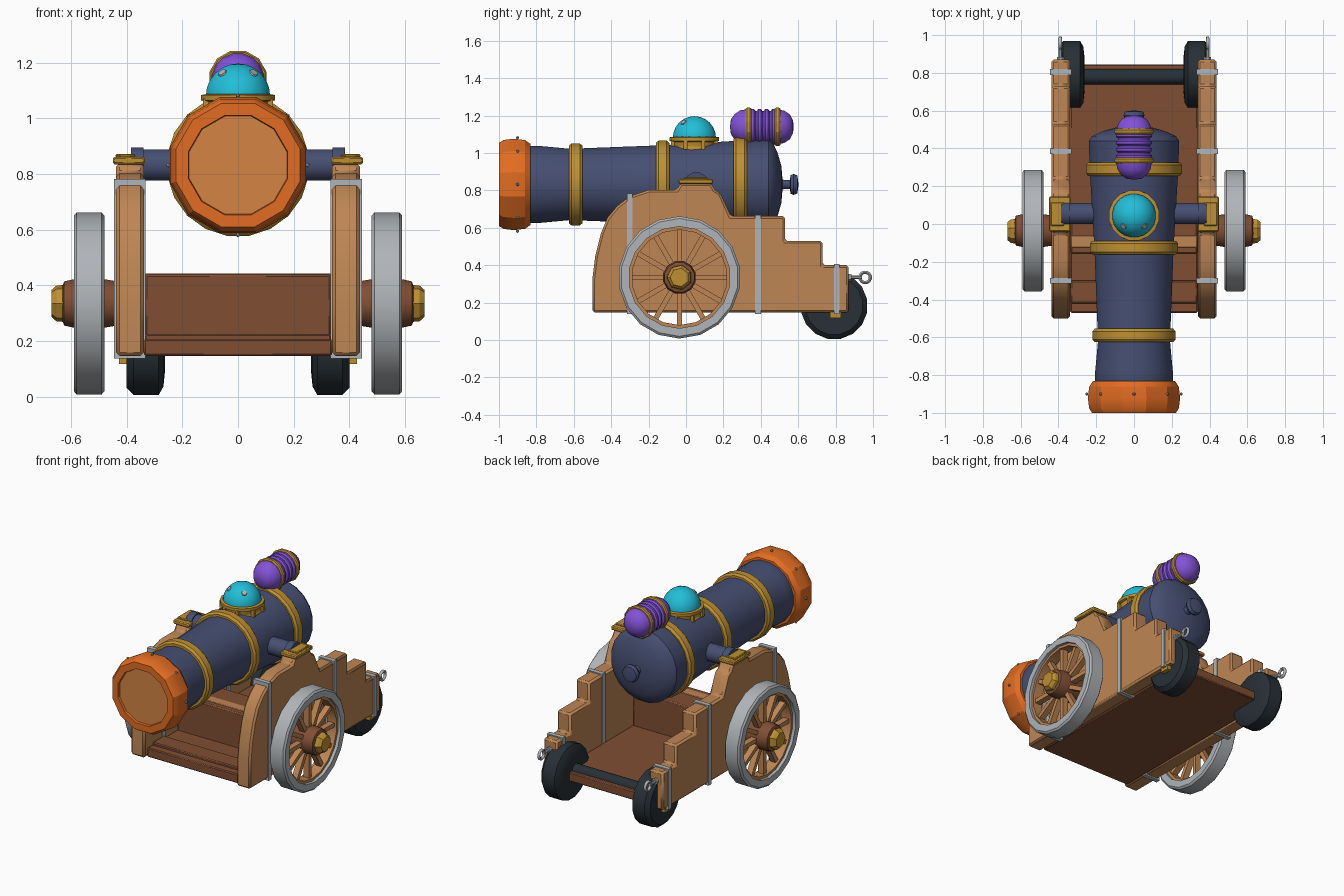
import bpy, bmesh, math
from mathutils import Matrix, Vector

if "Cube" in bpy.data.objects:
    bpy.data.objects.remove(bpy.data.objects["Cube"])


def material(name, r, g, b):
    m = bpy.data.materials.new(name)
    lin = [((c / 255 + 0.055) / 1.055) ** 2.4 for c in (r, g, b)]
    m.diffuse_color = (*lin, 1)
    m.use_nodes = True
    m.node_tree.nodes["Principled BSDF"].inputs["Base Color"].default_value = m.diffuse_color
    return m


NAVY = material("navy iron", 70, 79, 114)
ORANGE = material("orange", 226, 108, 34)
PALE = material("pale orange", 212, 132, 68)
GOLD = material("gold", 190, 144, 50)
PURPLE = material("purple", 130, 82, 216)
CYAN = material("cyan", 34, 190, 216)
TAN = material("tan wood", 190, 134, 84)
BROWN = material("brown wood", 128, 78, 52)
GREY = material("grey metal", 176, 180, 184)
BLACK = material("black rubber", 40, 48, 54)


def finish(name, bm, mat, angle=35, bevel=0):
    bmesh.ops.recalc_face_normals(bm, faces=bm.faces)
    me = bpy.data.meshes.new(name)
    bm.to_mesh(me)
    bm.free()
    me.materials.append(mat)
    for p in me.polygons:
        p.use_smooth = True
    me.set_sharp_from_angle(angle=math.radians(angle))
    ob = bpy.data.objects.new(name, me)
    bpy.context.collection.objects.link(ob)
    if bevel:
        mod = ob.modifiers.new("bevel", 'BEVEL')
        mod.width = bevel
        mod.segments = 1
        mod.limit_method = 'ANGLE'
    return ob


def lathe(name, profile, axis, center, n, mat, angle=35, closed=False):
    """Turn (distance along axis, radius) points about an axis."""
    bm = bmesh.new()
    rings = []
    for t, r in profile:
        ring = []
        for i in range(1 if r == 0 else n):
            a = 2 * math.pi * (i + 0.5) / n
            c, s = r * math.cos(a), r * math.sin(a)
            p = {'x': (t, c, s), 'y': (c, t, s), 'z': (c, s, t)}[axis]
            ring.append(bm.verts.new(Vector(p) + Vector(center)))
        rings.append(ring)
    pairs = list(zip(rings, rings[1:]))
    if closed:
        pairs.append((rings[-1], rings[0]))
    for a, b in pairs:
        for i in range(n):
            j = (i + 1) % n
            q = [a[i % len(a)], a[j % len(a)], b[j % len(b)], b[i % len(b)]]
            bm.faces.new(list(dict.fromkeys(q)))
    return finish(name, bm, mat, angle)


def box(name, x, y, z, mat, bevel=0):
    bm = bmesh.new()
    bmesh.ops.create_cube(bm, size=1)
    for v in bm.verts:
        v.co = [lo + (hi - lo) * (c + 0.5) for (lo, hi), c in zip((x, y, z), v.co)]
    return finish(name, bm, mat, bevel=bevel)


def prism(name, pts, x0, x1, mat, bevel=0):
    bm = bmesh.new()
    a = [bm.verts.new((x0, y, z)) for y, z in pts]
    b = [bm.verts.new((x1, y, z)) for y, z in pts]
    bm.faces.new(a)
    bm.faces.new(b)
    for i in range(len(pts)):
        j = (i + 1) % len(pts)
        bm.faces.new((a[i], a[j], b[j], b[i]))
    return finish(name, bm, mat, bevel=bevel)


def span(s, a, b):
    return tuple(sorted((s * a, s * b)))


AX = (0, 0, 0.832)  # barrel axis

# barrel with rounded breech and rear knob
lathe("barrel", [(-0.86, 0), (-0.86, 0.2), (-0.83, 0.208), (-0.78, 0.208), (-0.62, 0.193),
                 (-0.13, 0.212), (0.3, 0.238), (0.44, 0.242), (0.465, 0.225), (0.49, 0.17),
                 (0.51, 0.1), (0.518, 0)], 'y', AX, 20, NAVY)
lathe("rear_knob", [(0.5, 0.035), (0.525, 0.025), (0.555, 0.025), (0.56, 0.052), (0.575, 0.058),
                    (0.595, 0.05), (0.602, 0)], 'y', AX, 12, NAVY)

# muzzle with its plug and bolts
lathe("muzzle", [(-1, 0.185), (-1, 0.23), (-0.975, 0.246), (-0.92, 0.253), (-0.86, 0.245),
                 (-0.832, 0.225), (-0.832, 0.19), (-0.95, 0.175)], 'y', AX, 12, ORANGE, 25, True)
lathe("muzzle_plug", [(-0.985, 0), (-0.985, 0.19), (-0.94, 0.19), (-0.94, 0)], 'y', AX, 12, PALE)
for i in range(8):
    a = math.pi * i / 4
    bm = bmesh.new()
    bmesh.ops.create_icosphere(bm, subdivisions=1, radius=0.009)
    bmesh.ops.translate(bm, verts=bm.verts, vec=(0.25 * math.cos(a), -0.9, 0.832 + 0.25 * math.sin(a)))
    finish("muzzle_bolt", bm, GREY)

# gold barrel bands
for y, r in ((-0.59, 0.222), (-0.125, 0.237), (0.29, 0.257)):
    lathe("barrel_band", [(y - 0.036, r - 0.05), (y - 0.036, r - 0.012), (y - 0.022, r),
                          (y + 0.022, r), (y + 0.036, r - 0.012), (y + 0.036, r - 0.05)],
          'y', AX, 20, GOLD, 30, True)

# domed lamp on top
DC = (0, 0.045, 1.08)
lathe("lamp_dome", [(-0.02, 0.115)] + [(0.117 * math.sin(k * math.pi / 12), 0.117 * math.cos(k * math.pi / 12))
                                       for k in range(6)] + [(0.117, 0)], 'z', DC, 20, CYAN, 40)
lathe("lamp_collar", [(-0.09, 0.115), (-0.055, 0.122), (-0.045, 0.118), (-0.02, 0.122), (-0.015, 0.135),
                      (0.004, 0.135), (0.008, 0.11), (-0.09, 0.09)], 'z', DC, 16, GOLD, 30, True)
for i in range(8):
    a = math.pi * (i + 0.5) / 4
    x, y = 0.125 * math.cos(a), 0.045 + 0.125 * math.sin(a)
    box("collar_stud", (x - 0.01, x + 0.01), (y - 0.01, y + 0.01), (1.02, 1.07), GOLD)
for s in (-1, 1):
    bm = bmesh.new()
    d = Vector((s * 0.48, -0.5, 0.72)).normalized()
    rot = d.to_track_quat('Z', 'Y').to_matrix().to_4x4()
    bmesh.ops.create_cone(bm, cap_ends=True, segments=8, radius1=0.018, radius2=0.015, depth=0.008,
                          matrix=Matrix.Translation(Vector(DC) + d * 0.116) @ rot)
    finish("dome_spot", bm, GREY)

# ribbed purple capsule with two rings
CC = (0, 0, 1.14)
prof = [(0.235, 0), (0.24, 0.04), (0.26, 0.07), (0.29, 0.09), (0.33, 0.096)]
for y in (0.375, 0.412, 0.45):
    prof += [(y - 0.012, 0.098), (y - 0.004, 0.087), (y + 0.004, 0.087), (y + 0.012, 0.098)]
prof += [(0.49, 0.096), (0.525, 0.088), (0.555, 0.068), (0.572, 0.035), (0.576, 0)]
lathe("capsule", prof, 'y', CC, 16, PURPLE, 40)
for y in (0.335, 0.49):
    lathe("capsule_ring", [(y - 0.016, 0.085), (y - 0.016, 0.1), (y - 0.008, 0.106), (y + 0.008, 0.106),
                           (y + 0.016, 0.1), (y + 0.016, 0.085)], 'y', CC, 12, GOLD, 30, True)

# carriage floor, front axle beam, cross bar
box("floor", (-0.338, 0.338), (-0.47, 0.845), (0.147, 0.208), BROWN, 0.006)
box("axle_beam", (-0.335, 0.335), (-0.16, 0.08), (0.2, 0.44), BROWN, 0.008)
box("cross_bar", (-0.335, 0.335), (-0.125, -0.06), (0.42, 0.443), TAN, 0.004)
box("front_sill", (-0.335, 0.335), (-0.42, -0.3), (0.2, 0.225), BROWN, 0.006)

CHEEK = [(-0.5, 0.147), (-0.5, 0.33), (-0.485, 0.45), (-0.455, 0.57), (-0.42, 0.655), (-0.37, 0.715),
         (-0.3, 0.77), (-0.2, 0.803), (-0.05, 0.803), (-0.03, 0.838), (0.135, 0.838), (0.155, 0.803),
         (0.185, 0.785), (0.24, 0.662), (0.53, 0.662), (0.53, 0.53), (0.73, 0.53), (0.73, 0.4),
         (0.87, 0.4), (0.87, 0.147)]
HUB = (-0.035, 0.335)

for s in (-1, 1):
    # stepped side cheek with grey straps
    prism("side_cheek", CHEEK, s * 0.338, s * 0.438, TAN, 0.012)
    for y, top in ((-0.3, 0.783), (0.385, 0.669), (0.805, 0.407)):
        box("strap", span(s, 0.332, 0.446), (y - 0.015, y + 0.015), (0.138, top), GREY)
    box("axle_clamp", span(s, 0.395, 0.428), (0.77, 0.83), (0.118, 0.15), GOLD)

    # trunnion and its gold cap
    lathe("trunnion", [(s * 0.15, 0.058), (s * 0.34, 0.058), (s * 0.34, 0.066), (s * 0.385, 0.066), (s * 0.385, 0)],
          'x', (0, 0.055, 0.832), 12, NAVY)
    box("trunnion_cap", span(s, 0.335, 0.45), (-0.04, 0.145), (0.835, 0.862), GOLD, 0.006)
    box("cap_tab", span(s, 0.37, 0.44), (-0.01, 0.115), (0.86, 0.872), GOLD, 0.004)

    # front spoked wheel
    c = (0, *HUB)
    lathe("wheel_tyre", [(s * 0.48, 0.272), (s * 0.48, 0.315), (s * 0.49, 0.327), (s * 0.58, 0.327),
                         (s * 0.59, 0.315), (s * 0.59, 0.272)], 'x', c, 18, GREY, 30, True)
    lathe("wheel_rim", [(s * 0.5, 0.255), (s * 0.5, 0.28), (s * 0.57, 0.28), (s * 0.57, 0.255)],
          'x', c, 18, TAN, 30, True)
    for i in range(12):
        sp = box("spoke", (-0.02, 0.02), (-0.014, 0.014), (0.06, 0.265), TAN)
        sp.matrix_world = Matrix.Translation((s * 0.535, *HUB)) @ Matrix.Rotation(math.pi * i / 6, 4, 'X')
    lathe("wheel_hub", [(s * 0.42, 0), (s * 0.42, 0.08), (s * 0.48, 0.09), (s * 0.59, 0.09),
                        (s * 0.625, 0.082), (s * 0.632, 0.06), (s * 0.632, 0)], 'x', c, 12, BROWN, 30)
    lathe("hub_cap", [(s * 0.625, 0.068), (s * 0.652, 0.066), (s * 0.67, 0.05), (s * 0.67, 0)], 'x', c, 7, GOLD, 20)

    # rear solid wheel
    lathe("rear_wheel", [(s * 0.262, 0), (s * 0.262, 0.09), (s * 0.268, 0.15), (s * 0.285, 0.18),
                         (s * 0.375, 0.18), (s * 0.4, 0.155), (s * 0.4, 0)], 'x', (0, 0.792, 0.183), 16, BLACK, 30)

    # rear eye bolt
    lathe("bolt_shaft", [(0.86, 0.02), (0.885, 0.02), (0.885, 0.01), (0.94, 0.01), (0.94, 0)],
          'y', (s * 0.39, 0, 0.335), 8, GREY)
    ring = [(0.01 * math.cos(k * math.pi / 3), 0.028 + 0.01 * math.sin(k * math.pi / 3)) for k in range(6)]
    lathe("bolt_ring", ring, 'x', (s * 0.39, 0.958, 0.335), 12, GREY, 60, True)

# rear axle
lathe("rear_axle", [(-0.28, 0.042), (0.28, 0.042)], 'x', (0, 0.78, 0.2), 12, BLACK)
